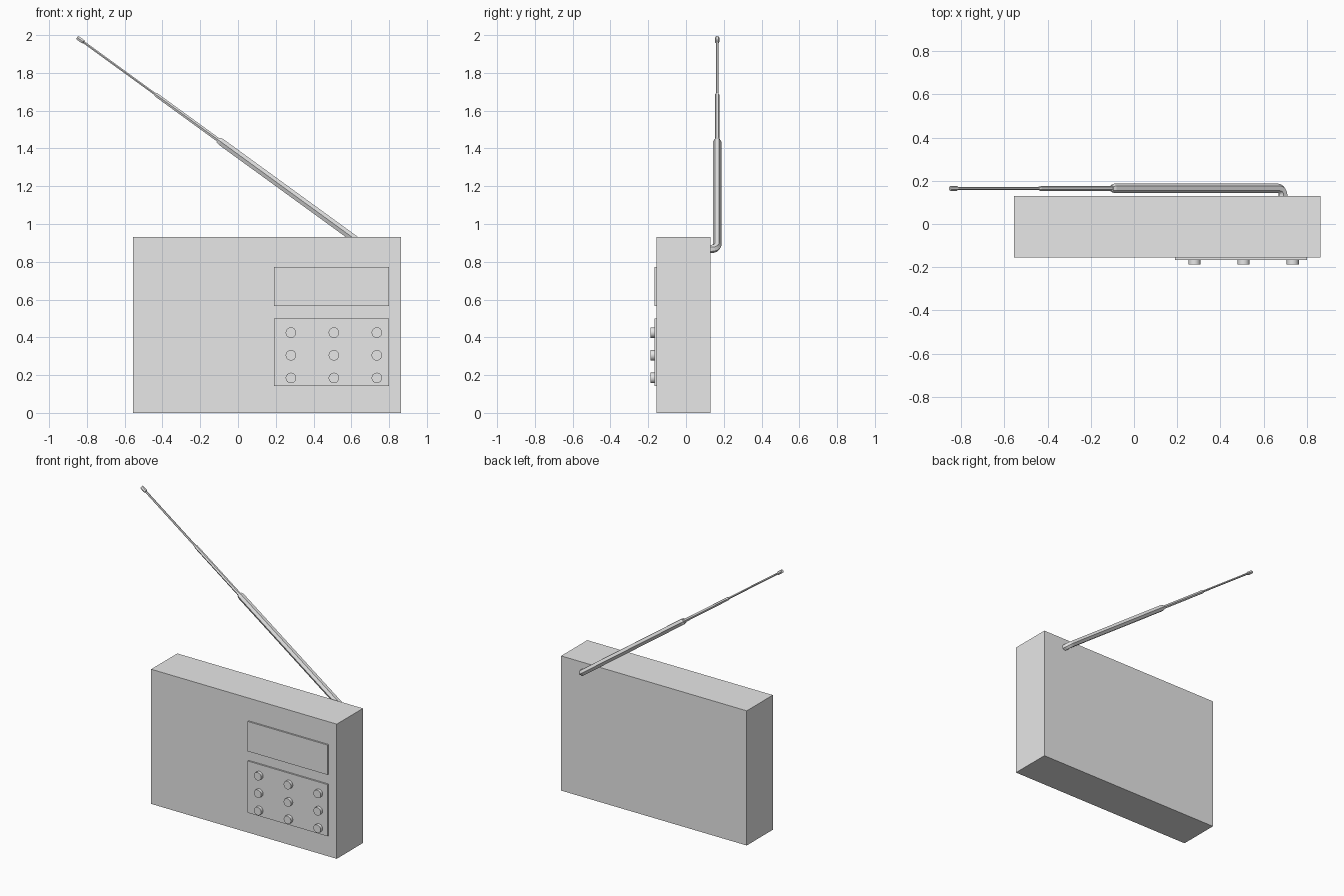
import bpy, bmesh, math
from mathutils import Vector, Matrix

cube = bpy.data.objects.get("Cube")
if cube:
    bpy.data.objects.remove(cube, do_unlink=True)

grey = bpy.data.materials.new("light_grey")
grey.use_nodes = True
grey.diffuse_color = (0.8, 0.8, 0.8, 1)
grey.node_tree.nodes["Principled BSDF"].inputs["Base Color"].default_value = (0.8, 0.8, 0.8, 1)


def finish(name, bm):
    bmesh.ops.recalc_face_normals(bm, faces=bm.faces)
    mesh = bpy.data.meshes.new(name)
    bm.to_mesh(mesh)
    bm.free()
    mesh.materials.append(grey)
    obj = bpy.data.objects.new(name, mesh)
    bpy.context.collection.objects.link(obj)
    return obj


def box(name, low, high):
    low, high = Vector(low), Vector(high)
    bm = bmesh.new()
    bmesh.ops.create_cube(bm, size=1, matrix=Matrix.Translation((low + high) / 2)
                          @ Matrix.Diagonal(high - low).to_4x4())
    return finish(name, bm)


def button(name, x, z, radius=0.028, front=-0.187, back=-0.16):
    bm = bmesh.new()
    place = Matrix.Translation((x, (front + back) / 2, z)) @ Matrix.Rotation(math.pi / 2, 4, 'X')
    bmesh.ops.create_cone(bm, cap_ends=True, segments=16, radius1=radius, radius2=radius,
                          depth=back - front, matrix=place)
    obj = finish(name, bm)
    for face in obj.data.polygons:
        face.use_smooth = len(face.vertices) == 4
    for edge in obj.data.edges:
        a, b = (obj.data.vertices[i].co for i in edge.vertices)
        edge.use_edge_sharp = abs(a.y - b.y) < 0.001


# Case and front plates
box("case", (-0.555, -0.155, 0), (0.863, 0.13, 0.93))
box("display_panel", (0.19, -0.166, 0.567), (0.80, -0.15, 0.773))
box("keypad_panel", (0.19, -0.166, 0.143), (0.80, -0.15, 0.50))

# Three by three grid of buttons
for row in range(3):
    for col in range(3):
        button(f"button_{row + 1}_{col + 1}", 0.28 + 0.2275 * col, 0.425 - 0.12 * row)

# Antenna: six-sided tube leaving the back, bending, then stepping down in width
start = Vector((0.69, 0.12, 0.868))
tip = Vector((-0.852, 0.165, 1.988))
out = Vector((0, 1, 0))
along = Vector((tip.x - start.x, 0, tip.z - start.z))
length = along.length
along.normalize()
side = along.cross(out)
thick, bend = 0.022, 0.03
corner = start + out * 0.045


def ring(bm, centre, tangent, radius):
    up = side.cross(tangent)
    return [bm.verts.new(centre + radius * (up * math.cos(a) + side * math.sin(a)))
            for a in (math.tau * i / 6 for i in range(6))]


bm = bmesh.new()
rings = [ring(bm, start, out, thick)]
for i in range(5):
    a = math.pi / 2 * i / 4
    centre = corner + bend * (along * (1 - math.cos(a)) - out * (1 - math.sin(a)))
    rings.append(ring(bm, centre, out * math.cos(a) + along * math.sin(a), thick))

# Steps along the straight part: fraction of length, radius
steps = [(0.507, thick), (0.515, 0.017), (0.515, 0.012), (0.729, 0.012), (0.734, 0.007),
         (0.977, 0.007), (0.979, 0.012), (0.998, 0.012), (1.0, 0.010)]
for part, radius in steps:
    rings.append(ring(bm, corner + along * (length * part), along, radius))

for low, high in zip(rings, rings[1:]):
    for i in range(6):
        j = (i + 1) % 6
        bm.faces.new((low[i], low[j], high[j], high[i]))
bm.faces.new(rings[0])
bm.faces.new(rings[-1])
finish("antenna", bm)
